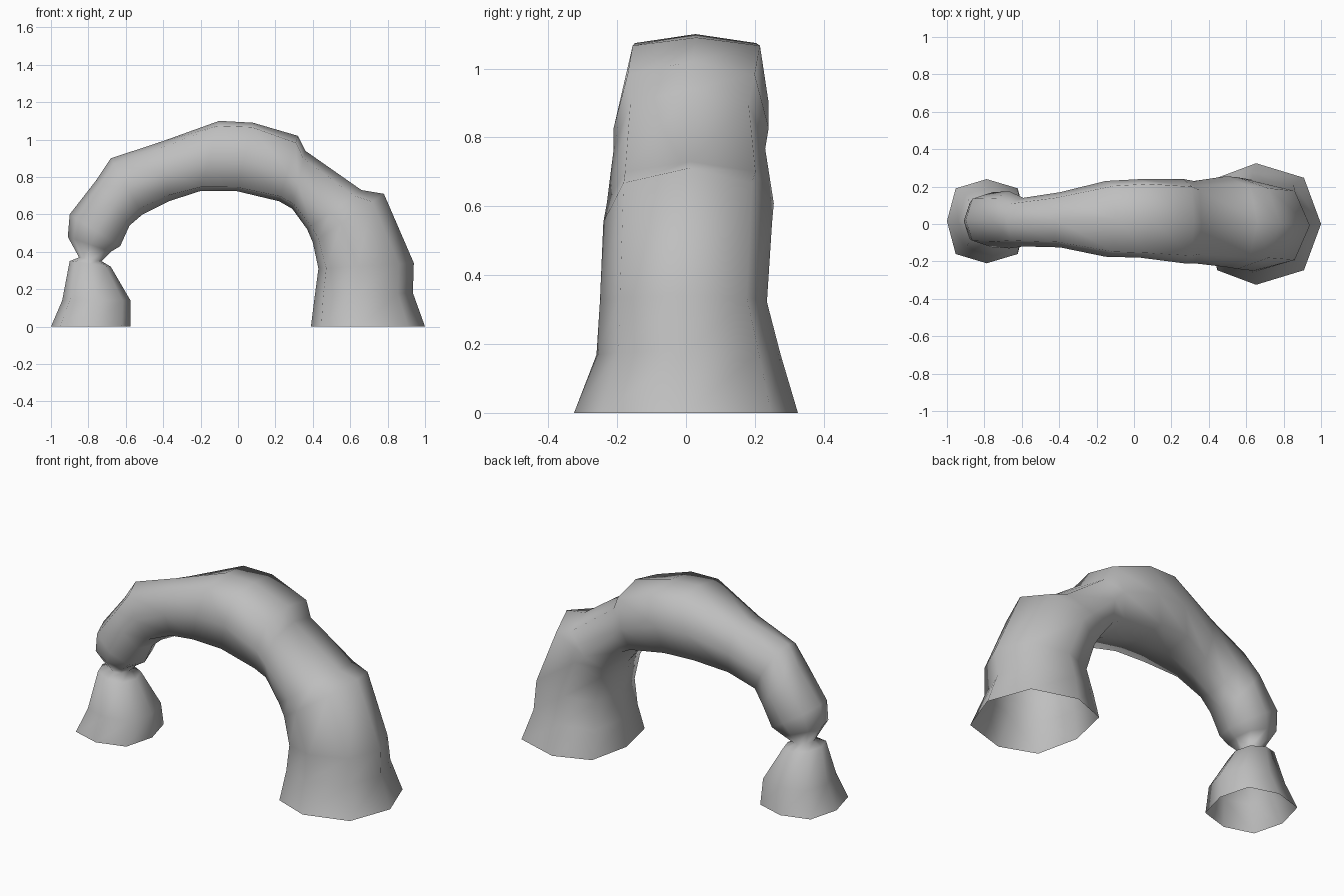
import bpy, bmesh, math

if "Cube" in bpy.data.objects:
    bpy.data.objects.remove(bpy.data.objects["Cube"], do_unlink=True)

stone = bpy.data.materials.new("grey stone")
stone.use_nodes = True
grey = (0.52, 0.52, 0.52, 1)
stone.diffuse_color = grey
stone.node_tree.nodes["Principled BSDF"].inputs["Base Color"].default_value = grey

# Cross-sections along the arch, from the thick foot to the thin one:
# outer x, outer z, inner x, inner z, front y, back y, squareness, inward lean
SECTIONS = [
    (1.0, 0, .39, 0, -.325, .325, .76, .07),
    (.935, .18, .41, .16, -.26, .275, .76, .08),
    (.94, .34, .43, .31, -.25, .235, .76, .09),
    (.78, .71, .40, .45, -.24, .25, .76, .10),
    (.66, .73, .37, .52, -.23, .255, .78, .08),
    (.36, .94, .29, .63, -.21, .23, .78, .06),
    (.32, 1.02, .22, .67, -.21, .24, .82, .05),
    (.08, 1.09, -.01, .725, -.18, .24, .88, .02),
    (-.10, 1.10, -.20, .725, -.175, .23, .87, .02),
    (-.42, .985, -.37, .67, -.125, .17, .80, 0),
    (-.68, .90, -.51, .60, -.12, .14, .76, .02),
    (-.76, .78, -.58, .54, -.13, .175, .76, .02),
    (-.90, .60, -.63, .43, -.125, .17, .76, .03),
    (-.91, .48, -.68, .40, -.11, .14, .76, .03),
    (-.85, .37, -.73, .35, -.05, .08, .71, 0),
    (-.90, .35, -.68, .32, -.10, .13, .74, 0),
    (-.94, .14, -.575, .14, -.17, .20, .77, 0),
    (-1.0, 0, -.575, 0, -.21, .24, .78, 0),
]
SIDES = 8


def add_ring(bm, ox, oz, ix, iz, front, back, square, lean):
    """Eight-sided ring spanning the outer and inner points."""
    ring = []
    for i in range(SIDES):
        a = math.tau * i / SIDES
        c, s = math.cos(a), math.sin(a)
        if i % 2:
            c, s = math.copysign(square, c), math.copysign(square, s)
        t = (1 - c) / 2 + lean * (1 - c * c)
        y = (front + back) / 2 + s * (back - front) / 2
        ring.append(bm.verts.new((ox + (ix - ox) * t, y, oz + (iz - oz) * t)))
    return ring


# Rock arch: an open-ended tube bridged ring by ring
bm = bmesh.new()
rings = [add_ring(bm, *section) for section in SECTIONS]
for a, b in zip(rings, rings[1:]):
    for i in range(SIDES):
        j = (i + 1) % SIDES
        bm.faces.new((a[i], a[j], b[j], b[i]))
bmesh.ops.recalc_face_normals(bm, faces=bm.faces)

mesh = bpy.data.meshes.new("rock_arch")
bm.to_mesh(mesh)
bm.free()
mesh.materials.append(stone)
for face in mesh.polygons:
    face.use_smooth = True
arch = bpy.data.objects.new("rock_arch", mesh)
bpy.context.collection.objects.link(arch)
